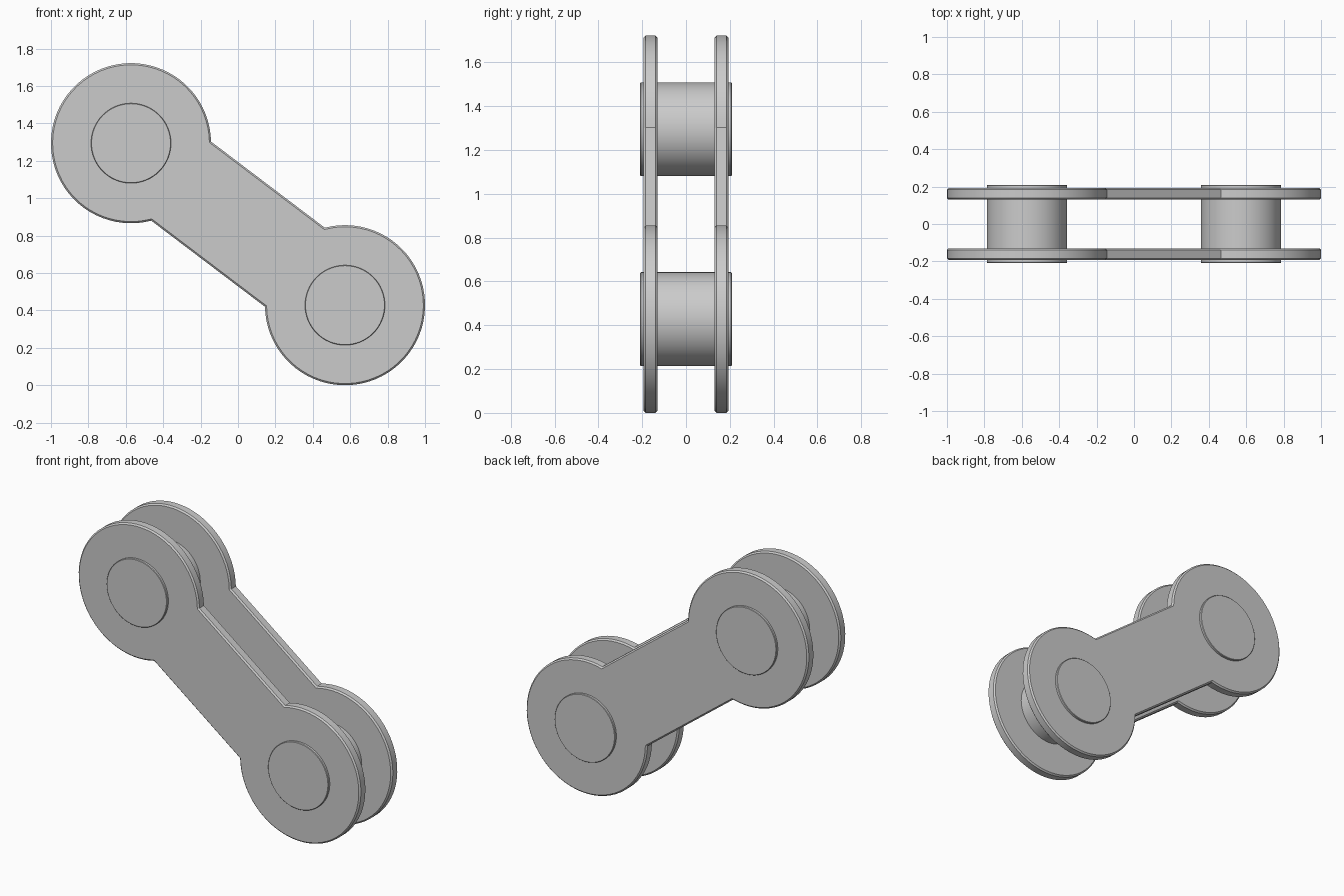
import bpy, bmesh
from math import sin, cos, pi, asin, atan2, hypot
from mathutils import Vector

if "Cube" in bpy.data.objects:
    bpy.data.objects.remove(bpy.data.objects["Cube"])

CX, CZ_TOP, CZ_LOW = 0.572, 1.294, 0.428   # pin centres
R, HALF_W, PIN_R = 0.428, 0.265, 0.214
Y_IN, Y_OUT, PIN_Y = 0.13, 0.193, 0.209


def finish(bm, name):
    bmesh.ops.recalc_face_normals(bm, faces=bm.faces[:])
    me = bpy.data.meshes.new(name)
    bm.to_mesh(me)
    bm.free()
    ob = bpy.data.objects.new(name, me)
    bpy.context.collection.objects.link(ob)
    bpy.ops.object.select_all(action='DESELECT')
    ob.select_set(True)
    bpy.context.view_layer.objects.active = ob
    bpy.ops.object.shade_smooth_by_angle(angle=0.5)
    return ob


def prism(name, outline, y0, y1, bevel):
    """Extrude an xz outline along y, with softened rims."""
    bm = bmesh.new()
    face = bm.faces.new([bm.verts.new((x, y0, z)) for x, z in outline])
    ext = bmesh.ops.extrude_face_region(bm, geom=[face], use_keep_orig=True)
    moved = [g for g in ext['geom'] if isinstance(g, bmesh.types.BMVert)]
    bmesh.ops.translate(bm, verts=moved, vec=Vector((0, y1 - y0, 0)))
    bmesh.ops.recalc_face_normals(bm, faces=bm.faces[:])
    if bevel:
        rims = [e for e in bm.edges
                if abs(e.verts[0].co.y - e.verts[1].co.y) < 1e-6]
        bmesh.ops.bevel(bm, geom=rims, offset=bevel, segments=1,
                        profile=0.5, affect='EDGES')
    return finish(bm, name)


def arc(cx, cz, r, a0, a1, n):
    return [(cx + r * cos(a0 + (a1 - a0) * i / n),
             cz + r * sin(a0 + (a1 - a0) * i / n)) for i in range(n + 1)]


# Link plate outline: two round ends joined by a straight waist
lean = atan2(CZ_LOW - CZ_TOP, 2 * CX)
gap = asin(HALF_W / R)
outline = (arc(-CX, CZ_TOP, R, lean + gap, lean + 2 * pi - gap, 56)
           + arc(CX, CZ_LOW, R, lean - pi + gap, lean + pi - gap, 56))

# Front and back plates
prism("front_link_plate", outline, -Y_OUT, -Y_IN, 0.009)
prism("back_link_plate", outline, Y_IN, Y_OUT, 0.009)

# Pins through both round ends
for name, x, z in (("upper_pin", -CX, CZ_TOP), ("lower_pin", CX, CZ_LOW)):
    prism(name, arc(x, z, PIN_R, 0, 2 * pi, 64)[:-1], -PIN_Y, PIN_Y, 0.003)
